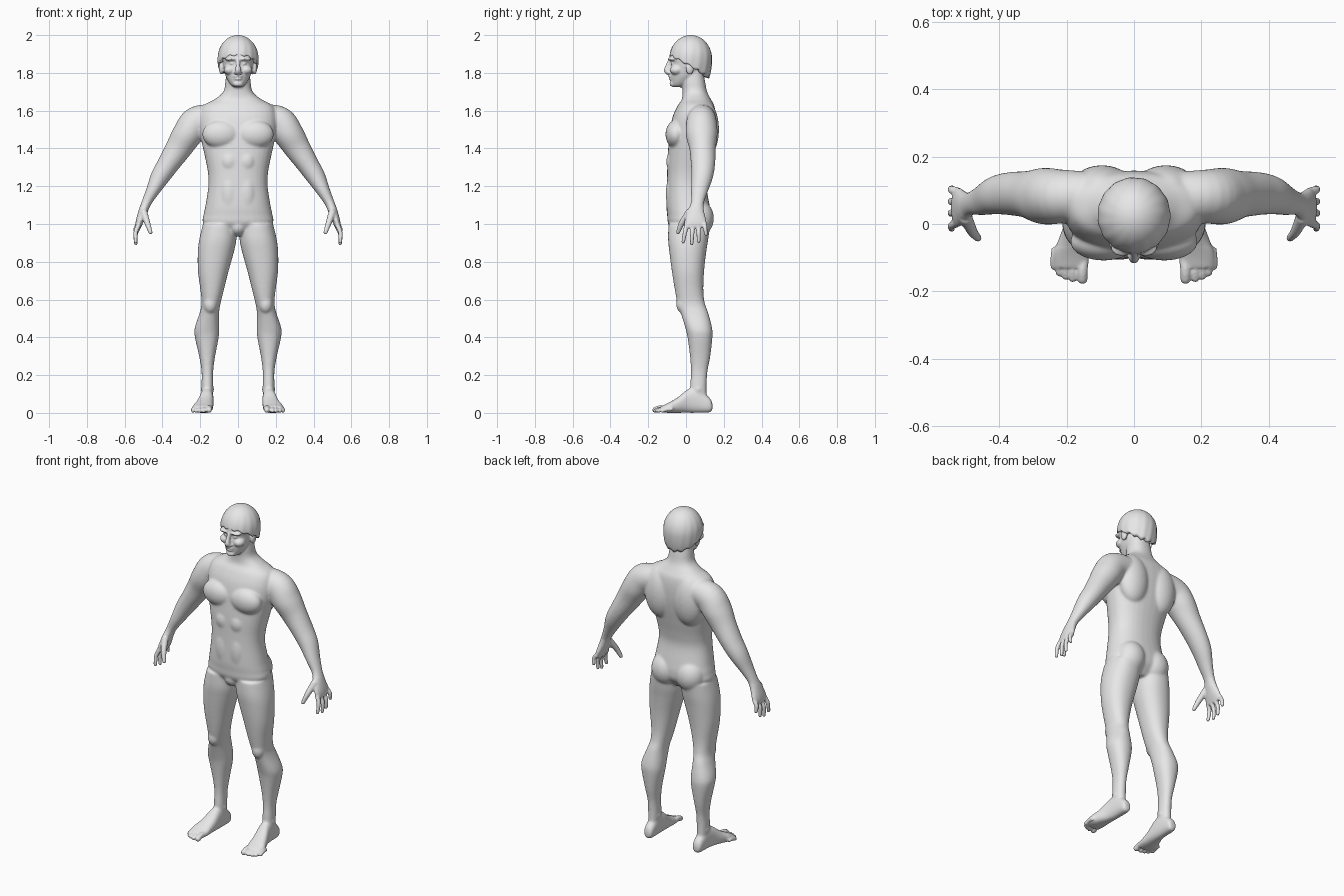
import bpy, bmesh, math
from mathutils import Vector, Matrix

if "Cube" in bpy.data.objects:
    bpy.data.objects.remove(bpy.data.objects["Cube"])

skin = bpy.data.materials.new("plain grey")
skin.diffuse_color = (0.8, 0.8, 0.8, 1)
skin.use_nodes = True
skin.node_tree.nodes["Principled BSDF"].inputs["Base Color"].default_value = skin.diffuse_color


def smooth_rows(rows, steps=5):
    """Catmull-Rom interpolation of number tuples."""
    out = []
    for i in range(len(rows) - 1):
        a, b, c, d = (rows[max(i - 1, 0)], rows[i], rows[i + 1], rows[min(i + 2, len(rows) - 1)])
        for k in range(steps):
            t = k / steps
            out.append([0.5 * (2 * q + (r - p) * t + (2 * p - 5 * q + 4 * r - w) * t * t
                               + (3 * q - p - 3 * r + w) * t ** 3) for p, q, r, w in zip(a, b, c, d)])
    return out + [list(rows[-1])]


def loft(bm, rings, s=1, power=2.0, n=32):
    """Skin rings of (centre, u, v); s = -1 mirrors to the other side."""
    loops = []
    for c, u, v in rings:
        loop = []
        for k in range(n):
            a = 2 * math.pi * k / n
            cu, sv = math.cos(a), math.sin(a)
            p = (c + u * math.copysign(abs(cu) ** (2 / power), cu)
                 + v * math.copysign(abs(sv) ** (2 / power), sv))
            loop.append(bm.verts.new((p.x * s, p.y, p.z)))
        loops.append(loop)
    for l0, l1 in zip(loops, loops[1:]):
        for k in range(n):
            bm.faces.new((l0[k], l0[(k + 1) % n], l1[(k + 1) % n], l1[k]))
    bm.faces.new(loops[0])
    bm.faces.new(loops[-1])


def stack(bm, rows, s=1, power=2.2):
    """Rows of z, x min, x max, y front, y back."""
    loft(bm, [(Vector(((x0 + x1) / 2, (y0 + y1) / 2, z)), Vector(((x1 - x0) / 2, 0, 0)),
               Vector((0, (y1 - y0) / 2, 0))) for z, x0, x1, y0, y1 in smooth_rows(rows)], s, power)


def tube(bm, rows, s=1, ref=(0, 1, 0)):
    """Rows of x, y, z, radius across, radius along ref."""
    rows = smooth_rows(rows)
    pts = [Vector(r[:3]) for r in rows]
    rings = []
    for i, r in enumerate(rows):
        t = (pts[min(i + 1, len(pts) - 1)] - pts[max(i - 1, 0)]).normalized()
        u = t.cross(Vector(ref)).normalized()
        rings.append((pts[i], u * r[3], t.cross(u) * r[4]))
    loft(bm, rings, s)


def ball(bm, c, r, s=1):
    m = Matrix.Translation((c[0] * s, c[1], c[2])) @ Matrix.Diagonal((*r, 1))
    bmesh.ops.create_uvsphere(bm, u_segments=24, v_segments=16, radius=1, matrix=m)


def digit(bm, pts, r0, r1, s, ref=(0, 1, 0)):
    """Finger or toe with a rounded tip."""
    n = len(pts) - 1
    tube(bm, [(*p, r0 + (r1 - r0) * i / n, r0 + (r1 - r0) * i / n) for i, p in enumerate(pts)], s, ref)
    ball(bm, pts[-1], (r1, r1, r1), s)


def make(name, bm):
    bmesh.ops.recalc_face_normals(bm, faces=bm.faces)
    me = bpy.data.meshes.new(name)
    bm.to_mesh(me)
    bm.free()
    ob = bpy.data.objects.new(name, me)
    bpy.context.collection.objects.link(ob)
    return ob


def finish(ob):
    ob.data.materials.clear()
    ob.data.materials.append(skin)
    ob.data.shade_smooth()


bm = bmesh.new()

# torso and neck: z, half width, front, back
torso = [(.945, .07, -.05, .08), (1.0, .18, -.093, .125), (1.05, .182, -.1, .132), (1.1, .172, -.104, .125),
         (1.2, .157, -.102, .108), (1.27, .159, -.1, .115), (1.35, .174, -.098, .132), (1.43, .192, -.092, .148),
         (1.5, .205, -.085, .157), (1.57, .205, -.07, .158), (1.625, .185, -.045, .15), (1.66, .125, -.022, .132),
         (1.7, .078, -.018, .112), (1.76, .066, -.022, .1), (1.82, .06, -.02, .09)]
stack(bm, [(z, -w, w, f, b) for z, w, f, b in torso], power=2.3)
ball(bm, (0, -.035, .985), (.05, .06, .05))

# head without hair
head = [(1.725, .022, -.068, -.02), (1.742, .042, -.078, .02), (1.78, .064, -.083, .07), (1.82, .075, -.084, .09),
        (1.85, .081, -.08, .1), (1.88, .085, -.088, .11), (1.92, .084, -.08, .112), (1.96, .06, -.05, .09)]
stack(bm, [(z, -w, w, f, b) for z, w, f, b in head], power=2.1)
tube(bm, [(0, -.083, 1.868, .01, .012), (0, -.094, 1.84, .011, .013), (0, -.101, 1.812, .016, .016),
          (0, -.09, 1.797, .014, .01)])
ball(bm, (0, -.07, 1.742), (.026, .017, .017))
ball(bm, (0, -.08, 1.782), (.025, .014, .006))
ball(bm, (0, -.079, 1.768), (.021, .014, .006))

for s in (1, -1):
    # face details
    ball(bm, (.034, -.07, 1.874), (.036, .026, .011), s)
    ball(bm, (.031, -.066, 1.849), (.015, .015, .009), s)
    ball(bm, (.044, -.05, 1.815), (.032, .035, .026), s)
    ball(bm, (.015, -.09, 1.801), (.008, .011, .008), s)
    ball(bm, (.088, .02, 1.825), (.013, .022, .034), s)

    # torso muscles: chest, shoulder blade, belly, buttock
    ball(bm, (.09, -.053, 1.475), (.1, .056, .075), s)
    ball(bm, (.095, .105, 1.5), (.095, .07, .15), s)
    ball(bm, (.045, -.07, 1.16), (.05, .037, .11), s)
    ball(bm, (.045, -.065, 1.33), (.05, .04, .06), s)
    ball(bm, (.082, .068, 1.03), (.085, .08, .095), s)

    # arm from shoulder to palm
    tube(bm, [(.12, .085, 1.565, .07, .07), (.215, .082, 1.54, .085, .08), (.268, .083, 1.475, .08, .084),
              (.315, .088, 1.4, .07, .07), (.37, .09, 1.315, .058, .064), (.412, .085, 1.25, .051, .057),
              (.452, .07, 1.175, .036, .045), (.486, .06, 1.11, .026, .035), (.505, .052, 1.06, .024, .046),
              (.522, .05, 1.01, .02, .059), (.53, .05, .98, .014, .054)], s)

    # fingers and thumb
    for base, tip, zb, zt in ((.004, -.015, .995, .905), (.035, .03, .985, .895),
                              (.066, .067, .985, .907), (.097, .106, 1.0, .945)):
        digit(bm, [(.526, base, zb), (.542, (base + tip) / 2, (zb + zt) / 2 + .005), (.541, tip, zt)],
              .0135, .0095, s)
    digit(bm, [(.5, .02, 1.065), (.48, -.022, 1.005), (.463, -.042, .956)], .02, .011, s)

    # leg: z, inner, outer, front, back
    stack(bm, [(1.0, .008, .186, -.093, .128), (.92, .008, .205, -.095, .118), (.85, .022, .213, -.088, .107),
               (.75, .05, .212, -.075, .096), (.65, .075, .199, -.059, .092), (.58, .092, .193, -.045, .1),
               (.53, .1, .203, -.028, .118), (.45, .099, .229, -.004, .138), (.4, .102, .228, .008, .14),
               (.3, .121, .206, .021, .129), (.22, .131, .193, .026, .114), (.14, .131, .193, .022, .109),
               (.05, .135, .19, .02, .11)], s)
    ball(bm, (.147, -.018, .575), (.036, .034, .048), s)
    ball(bm, (.162, .065, .125), (.037, .025, .025), s)

    # foot: y, inner, outer, bottom, top
    foot = [(.14, .143, .178, .015, .05), (.125, .134, .19, .002, .08), (.06, .13, .196, 0, .13),
            (.01, .129, .204, 0, .125), (-.04, .13, .222, 0, .085), (-.09, .133, .24, 0, .055),
            (-.13, .138, .236, .003, .036)]
    loft(bm, [(Vector(((a + b) / 2, y, (c + d) / 2)), Vector(((b - a) / 2, 0, 0)), Vector((0, 0, (d - c) / 2)))
              for y, a, b, c, d in smooth_rows(foot)], s, 2.4)

    # toes
    for x, y, r in ((.153, -.163, .0155), (.182, -.162, .0115), (.203, -.155, .0112),
                    (.222, -.145, .0108), (.238, -.126, .0105)):
        digit(bm, [(x - .004, y + .06, r + .009), (x, y + .025, r + .009), (x, y, r)], r, r, s, (1, 0, 0))

body = make("body", bm)

# fuse the body parts into one skin
rm = body.modifiers.new("fuse", 'REMESH')
rm.mode = 'VOXEL'
rm.voxel_size = 0.005
dg = bpy.context.evaluated_depsgraph_get()
fused = bpy.data.meshes.new_from_object(body.evaluated_get(dg))
body.modifiers.clear()
body.data = fused

# soften the muscles, keep hands, toes and face crisp
soft, crisp = [], []
for v in fused.vertices:
    x, y, z = abs(v.co.x), v.co.y, v.co.z
    fine = (x > .44 and z < 1.09) or (y < -.07 and z < .12) or z > 1.73
    (crisp if fine else soft).append(v.index)
group = body.vertex_groups.new(name="softness")
group.add(soft, 1.0, 'REPLACE')
group.add(crisp, 0.15, 'REPLACE')
sm = body.modifiers.new("soften", 'SMOOTH')
sm.factor = 0.5
sm.iterations = 24
sm.vertex_group = "softness"
finish(body)

# hair cap with a wavy lower edge, short in front and long at the nape
bm = bmesh.new()
N, M = 96, 20
top = bm.verts.new((0, .025, 2.0))
rows = []
for j in range(1, M + 2):
    row = []
    for i in range(N):
        a = 2 * math.pi * i / N
        edge = 1.835 + .06 * math.cos(a) + .005 * math.sin(13 * a + 1)
        t = min(j, M) / M
        z = 2.0 - (2.0 - edge) * (1 - math.cos(t * math.pi / 2)) ** 0.9
        h = z - 1.875
        r = math.sqrt(max(0, 1 - (h / (.125 if h > 0 else .2)) ** 2))
        r *= 1 + .01 * t * math.sin(15 * a + 4 * t)
        if j > M:  # rim turned in towards the head
            r, z = r * .72, z + .008
        row.append(bm.verts.new((.108 * r * math.sin(a), .025 - .113 * r * math.cos(a), z)))
    rows.append(row)
for i in range(N):
    k = (i + 1) % N
    bm.faces.new((top, rows[0][i], rows[0][k]))
    for p, q in zip(rows, rows[1:]):
        bm.faces.new((p[i], q[i], q[k], p[k]))
finish(make("hair", bm))
